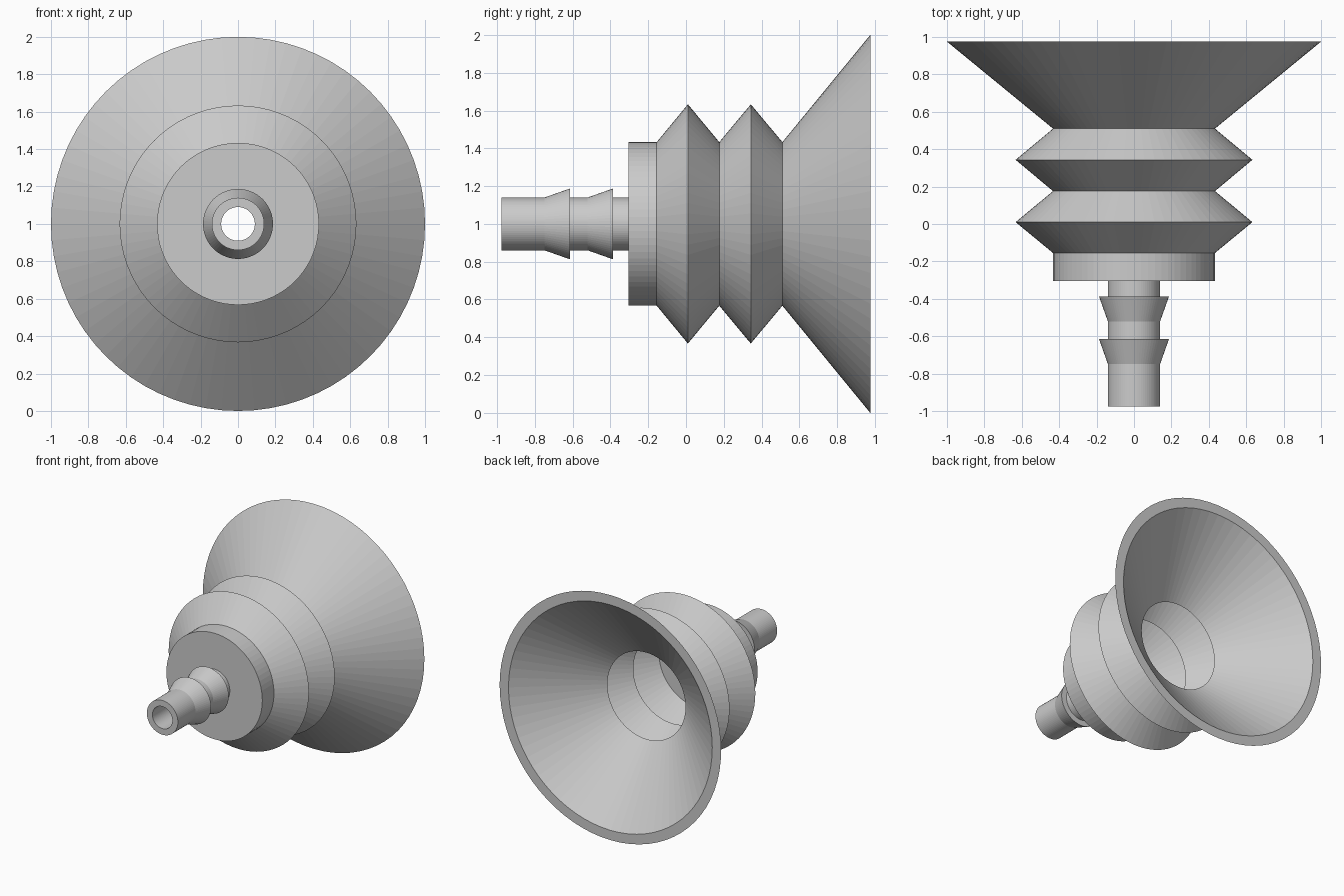
import bpy
import bmesh
from math import cos, sin, tau

SEGMENTS = 72
AXIS_HEIGHT = 1.0

cube = bpy.data.objects.get("Cube")
if cube:
    bpy.data.objects.remove(cube, do_unlink=True)

# One plain grey for the whole cup
grey = bpy.data.materials.new("light_grey")
grey.use_nodes = True
grey.diffuse_color = (0.6, 0.6, 0.6, 1)
grey.node_tree.nodes["Principled BSDF"].inputs["Base Color"].default_value = (0.6, 0.6, 0.6, 1)


def lathe(name, profile):
    """Spin a profile of (y, radius) points around the front-to-back axis."""
    bm = bmesh.new()
    rings = []
    for y, r in profile:
        angles = [tau * k / SEGMENTS for k in range(SEGMENTS)]
        rings.append([bm.verts.new((r * cos(a), y, AXIS_HEIGHT + r * sin(a))) for a in angles])
    for near, far in zip(rings, rings[1:]):
        for k in range(SEGMENTS):
            n = (k + 1) % SEGMENTS
            bm.faces.new((near[k], far[k], far[n], near[n]))
    mesh = bpy.data.meshes.new(name)
    bm.to_mesh(mesh)
    bm.free()
    mesh.materials.append(grey)
    obj = bpy.data.objects.new(name, mesh)
    bpy.context.collection.objects.link(obj)
    return obj


TIP, BASE_FRONT, BASE_BACK, RIM = -0.975, -0.305, -0.155, 0.975
BORE, TUBE, BARB = 0.09, 0.14, 0.187
VALLEY, PEAK, WALL = 0.433, 0.633, 0.08

# Hose connector: bore, tip, two tapered barbs with a square step
connector = [(BASE_BACK, BORE), (TIP, BORE), (TIP, TUBE)]
for step in (-0.615, -0.387):
    connector += [(step - 0.133, TUBE), (step, BARB), (step, TUBE)]
connector.append((BASE_FRONT, TUBE))
lathe("hose_connector", connector)

# Bellows folds and flared lip, with a parallel inner wall
folds = [(BASE_BACK, VALLEY), (0.01, PEAK), (0.176, VALLEY),
         (0.343, PEAK), (0.51, VALLEY), (RIM, 1.0)]
inner = [(y, r - WALL) for y, r in reversed(folds)]
cup = [(BASE_FRONT, TUBE), (BASE_FRONT, VALLEY)] + folds + inner + [(BASE_BACK, BORE)]
lathe("bellows_suction_cup", cup)
